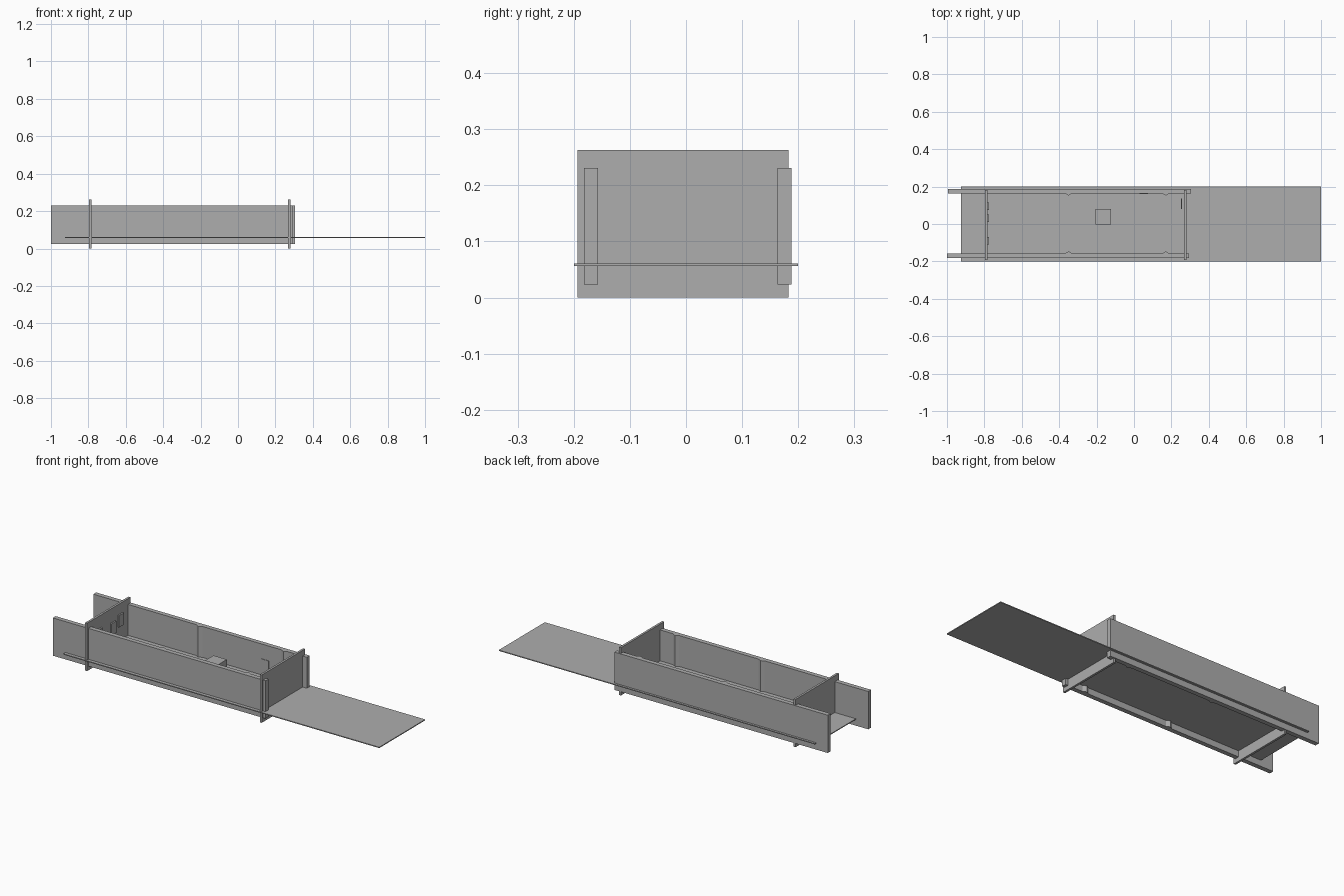
import bpy, bmesh

cube = bpy.data.objects.get("Cube")
if cube:
    bpy.data.objects.remove(cube, do_unlink=True)

grey = bpy.data.materials.new("plain grey")
grey.use_nodes = True
colour = (0.42, 0.42, 0.42, 1)
grey.diffuse_color = colour
grey.node_tree.nodes["Principled BSDF"].inputs["Base Color"].default_value = colour


def prism(name, outline, z0, z1):
    """Extrude a plan outline from z0 up to z1."""
    bm = bmesh.new()
    base = bm.faces.new([bm.verts.new((x, y, z0)) for x, y in outline])
    up = bmesh.ops.extrude_face_region(bm, geom=[base])
    verts = [v for v in up["geom"] if isinstance(v, bmesh.types.BMVert)]
    bmesh.ops.translate(bm, verts=verts, vec=(0, 0, z1 - z0))
    bmesh.ops.recalc_face_normals(bm, faces=bm.faces)
    mesh = bpy.data.meshes.new(name)
    bm.to_mesh(mesh)
    bm.free()
    mesh.materials.append(grey)
    obj = bpy.data.objects.new(name, mesh)
    bpy.context.collection.objects.link(obj)
    return obj


def box(name, x, y, z):
    return prism(name, [(x[0], y[0]), (x[1], y[0]), (x[1], y[1]), (x[0], y[1])], *z)


# Sliding floor, passing through both side walls
box("floor_panel", (-0.924, 1.0), (-0.2, 0.2), (0.056, 0.061))

# Long side walls
wall_z = (0.023, 0.231)
box("front_wall", (-1.0, 0.295), (-0.182, -0.157), wall_z)
box("back_wall", (-0.995, 0.305), (0.163, 0.188), wall_z)

# Cross boards at each end
for name, x in (("right_end_board", -0.79), ("left_end_board", 0.274)):
    box(name, (x - 0.006, x + 0.006), (-0.193, 0.183), (0, 0.263))

# Vertical ridges on the inside of the walls
for x in (-0.35, 0.17):
    for name, y, side in (("front_ridge", -0.158, 1), ("back_ridge", 0.164, -1)):
        prism(name, [(x - 0.02, y), (x + 0.02, y), (x, y + side * 0.012)], *wall_z)

# Block resting on the floor
box("floor_block", (-0.205, -0.123), (-0.003, 0.079), (0.06, 0.137))

# Small cleats on the inside of the right end board
for y, z in ((0.095, 0.14), (0.03, 0.12), (-0.09, 0.13)):
    box("end_cleat", (-0.785, -0.776), (y - 0.02, y + 0.02), (z, z + 0.065))

# Thin plates near the left end
box("end_plate", (0.25, 0.257), (0.08, 0.135), (0.1, 0.15))
box("wall_plate", (0.03, 0.075), (0.16, 0.164), (0.1, 0.15))
